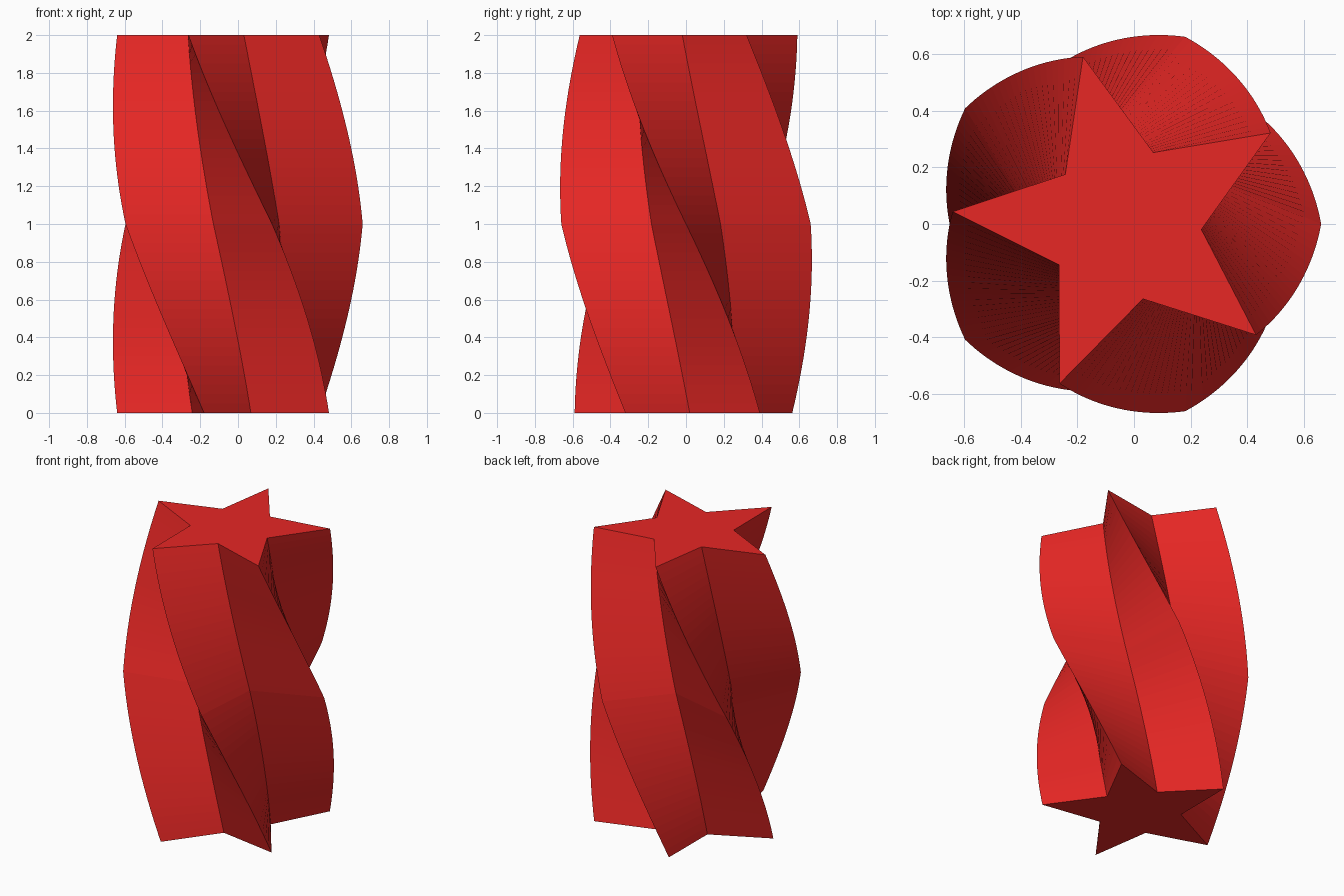
import bpy, bmesh
from math import cos, sin, pi

if "Cube" in bpy.data.objects:
    bpy.data.objects.remove(bpy.data.objects["Cube"])

LAYERS = 40
HEIGHT = 2.0
CENTRE_X = -0.034
R_OUT, R_IN = 0.694, 0.311   # star radii at mid height
TWIST = 0.70                 # radians of turn from the middle to each end
TAPER = 0.125                # linear shrink from the middle to each end


def star_ring(bm, t):
    """Star section at t from -1 (bottom) to 1 (top)."""
    scale = 1 - TAPER * abs(t)
    ring = []
    for i in range(10):
        r = (R_IN if i % 2 else R_OUT) * scale
        a = i * pi / 5 - TWIST * t
        ring.append(bm.verts.new((CENTRE_X + r * cos(a), r * sin(a), HEIGHT / 2 * (1 + t))))
    return ring


# twisted star column
bm = bmesh.new()
rings = [star_ring(bm, 2 * k / LAYERS - 1) for k in range(LAYERS + 1)]
for low, high in zip(rings, rings[1:]):
    for i in range(10):
        j = (i + 1) % 10
        bm.faces.new((low[i], low[j], high[j], high[i]))

# flat end caps
bm.faces.new(rings[0][::-1])
bm.faces.new(rings[-1])

mesh = bpy.data.meshes.new("twisted_star_column")
bm.to_mesh(mesh)
bm.free()
column = bpy.data.objects.new("twisted_star_column", mesh)
bpy.context.collection.objects.link(column)

# red material
red = bpy.data.materials.new("red")
red.diffuse_color = (0.8, 0.02, 0.018, 1)
red.use_nodes = True
red.node_tree.nodes["Principled BSDF"].inputs["Base Color"].default_value = red.diffuse_color
mesh.materials.append(red)
